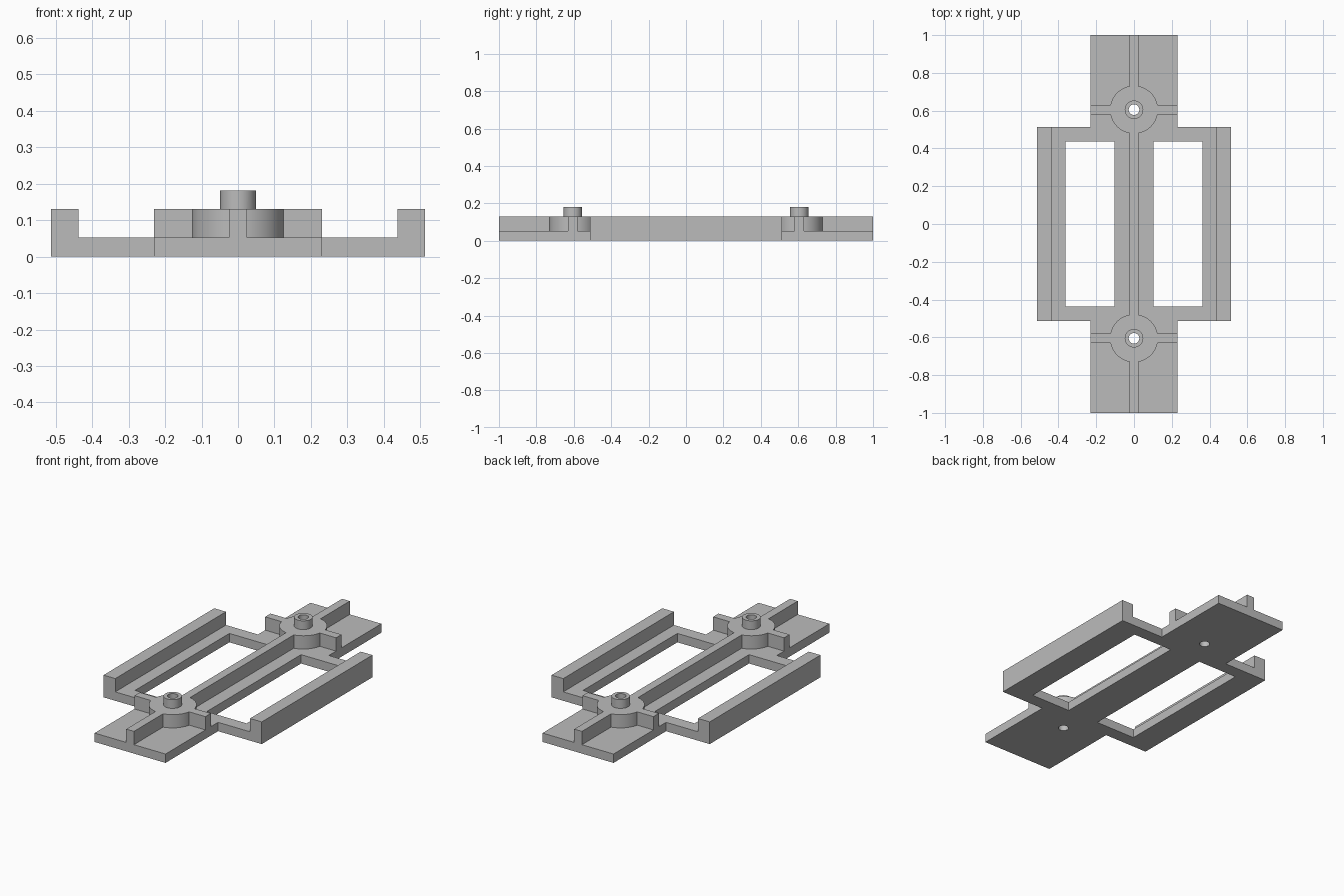
import bpy
import math

cube = bpy.data.objects.get("Cube")
if cube:
    bpy.data.objects.remove(cube, do_unlink=True)

grey = bpy.data.materials.new("plain_grey")
grey.use_nodes = True
colour = (0.5, 0.5, 0.5, 1)
grey.diffuse_color = colour
grey.node_tree.nodes["Principled BSDF"].inputs["Base Color"].default_value = colour

BASE, RIB, PIN = 0.052, 0.13, 0.181
RIB_HALF, BOSS_Y, WIDTH = 0.025, 0.605, 0.23


def finish(name):
    obj = bpy.context.object
    obj.name = name
    obj.data.materials.append(grey)
    bpy.ops.object.transform_apply(location=True, rotation=True, scale=True)
    return obj


def box(name, x0, x1, y0, y1, z0, z1):
    bpy.ops.mesh.primitive_cube_add(
        size=1, location=((x0 + x1) / 2, (y0 + y1) / 2, (z0 + z1) / 2))
    bpy.context.object.scale = (x1 - x0, y1 - y0, z1 - z0)
    return finish(name)


def cylinder(name, radius, y, z0, z1):
    bpy.ops.mesh.primitive_cylinder_add(
        vertices=48, radius=radius, depth=z1 - z0, location=(0, y, (z0 + z1) / 2))
    return finish(name)


def combine(body, part, operation):
    mod = body.modifiers.new(part.name, "BOOLEAN")
    mod.operation = operation
    mod.solver = "EXACT"
    mod.object = part
    bpy.context.view_layer.objects.active = body
    bpy.ops.object.modifier_apply(modifier=mod.name)
    bpy.data.objects.remove(part, do_unlink=True)


# Central strip with the wider side frame
body = box("bracket_body", -WIDTH, WIDTH, -1, 1, 0, BASE)
combine(body, box("side_frame", -0.513, 0.513, -0.513, 0.513, 0, BASE), "UNION")

# Two long windows and the upright outer walls
for s in (-1, 1):
    xs = sorted((s * 0.103, s * 0.362))
    combine(body, box("window", *xs, -0.437, 0.437, -0.1, 0.3), "DIFFERENCE")
    xs = sorted((s * 0.437, s * 0.513))
    combine(body, box("side_wall", *xs, -0.513, 0.513, 0, RIB), "UNION")

# Lengthwise rib
combine(body, box("centre_rib", -RIB_HALF, RIB_HALF, -1, 1, 0, RIB), "UNION")

# Cross ribs, round bosses and hollow pins
for s in (-1, 1):
    y = s * BOSS_Y
    combine(body, box("cross_rib", -WIDTH, WIDTH, y - RIB_HALF, y + RIB_HALF, 0, RIB), "UNION")
    combine(body, cylinder("boss", 0.127, y, 0, RIB), "UNION")
    combine(body, cylinder("pin", 0.049, y, 0.02, PIN), "UNION")
    combine(body, cylinder("pin_hole", 0.028, y, -0.1, 0.3), "DIFFERENCE")

# Smooth round walls, crisp edges
bpy.ops.object.select_all(action="DESELECT")
body.select_set(True)
bpy.context.view_layer.objects.active = body
bpy.ops.object.shade_smooth_by_angle(angle=math.radians(30))
